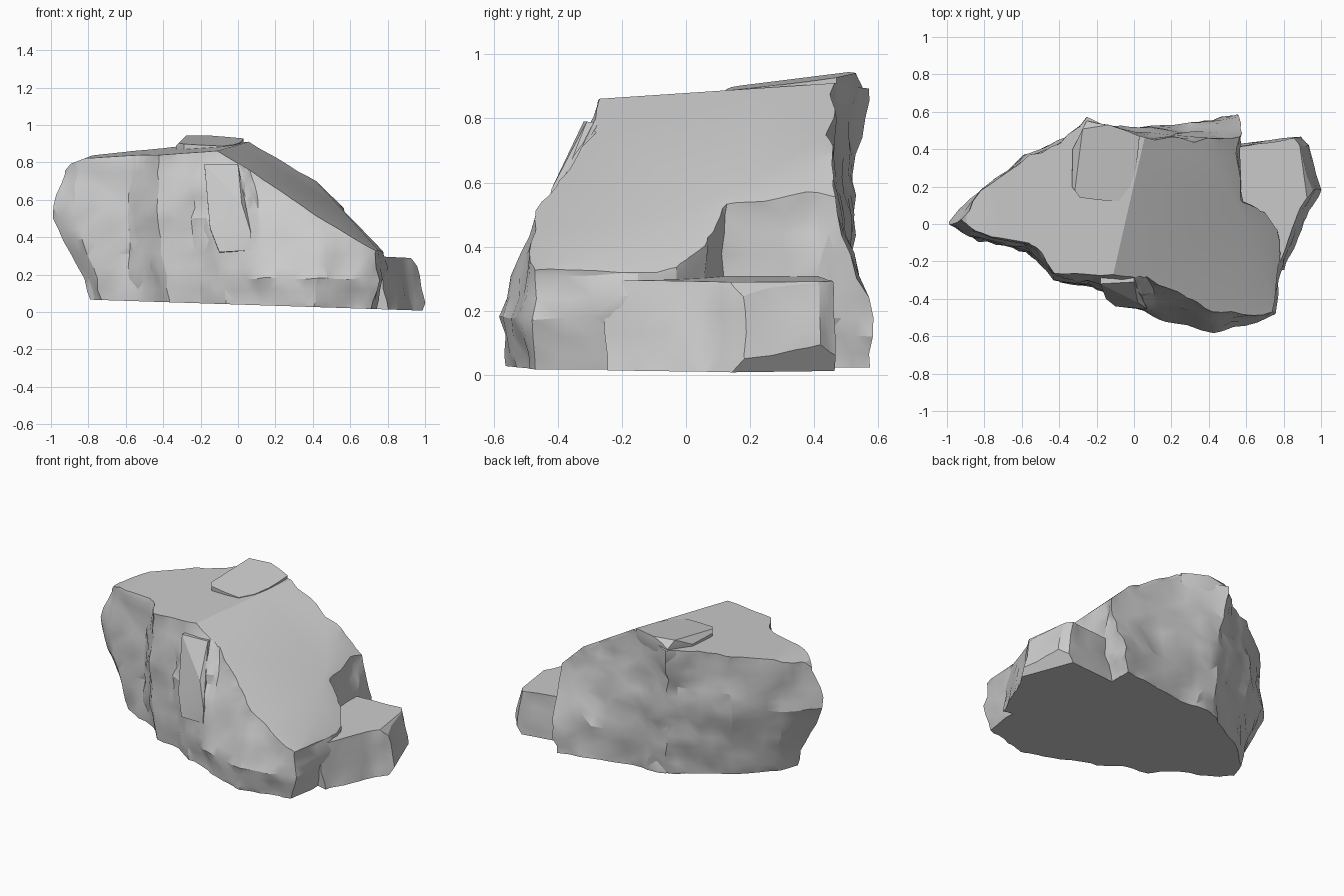
import bpy, bmesh
from mathutils import Vector, noise

if "Cube" in bpy.data.objects:
    bpy.data.objects.remove(bpy.data.objects["Cube"])


def height_plane(a, b, c):
    """Plane z = a + b*x + c*y as (point, upward normal)."""
    return Vector((0, 0, a)), Vector((-b, -c, 1)).normalized()


def clip(bm, co, no):
    """Remove everything beyond the plane and cap the cut."""
    geom = bm.verts[:] + bm.edges[:] + bm.faces[:]
    res = bmesh.ops.bisect_plane(bm, geom=geom, dist=1e-5, plane_co=co,
                                 plane_no=no, clear_outer=True)
    edges = [e for e in res["geom_cut"]
             if isinstance(e, bmesh.types.BMEdge) and e.is_boundary]
    if edges:
        bmesh.ops.triangle_fill(bm, edges=edges, use_beauty=True, normal=no)


def finish(bm, name):
    bmesh.ops.recalc_face_normals(bm, faces=bm.faces[:])
    me = bpy.data.meshes.new(name)
    bm.to_mesh(me)
    bm.free()
    ob = bpy.data.objects.new(name, me)
    bpy.context.collection.objects.link(ob)
    bpy.ops.object.select_all(action="DESELECT")
    ob.select_set(True)
    bpy.context.view_layer.objects.active = ob
    bpy.ops.object.shade_smooth_by_angle(angle=0.4)


def rock(name, rings, levels, cuts, split, rough):
    """Loft outlines [(z, points)] with chipped walls, then clip by planes."""
    bm = bmesh.new()
    rows = []
    for z in levels:
        i = 0
        while i < len(rings) - 2 and z > rings[i + 1][0]:
            i += 1
        (z0, p0), (z1, p1) = rings[i], rings[i + 1]
        t = min(1.0, (z - z0) / (z1 - z0))
        pts = [Vector((*a, 0)).lerp(Vector((*b, 0)), t) for a, b in zip(p0, p1)]
        row = []
        for a, b in zip(pts, pts[1:] + pts[:1]):
            for k in range(split):
                p = a.lerp(b, k / split) + Vector((0, 0, z))
                n = noise.noise_vector(p * 6) + 0.7 * noise.noise_vector(p * 14)
                row.append(bm.verts.new(p + Vector((n.x, n.y, n.z * 0.5)) * rough))
        rows.append(row)
    for lo, hi in zip(rows, rows[1:]):
        for i in range(len(lo)):
            j = (i + 1) % len(lo)
            bm.faces.new((lo[i], lo[j], hi[j], hi[i]))
    bmesh.ops.triangulate(bm, faces=bm.faces[:])
    for co, no in cuts:
        clip(bm, co, no)
    finish(bm, name)


co, no = height_plane(0.04, -0.033, 0)
base = (co, -no)
slope = height_plane(.851, -.582, .20)

# Main boulder: each wall column as low, middle and top x, y
columns = [
    (-.83, -.01, -.99, 0, -.92, .02), (-.76, -.10, -.88, -.08, -.85, -.03),
    (-.58, -.15, -.60, -.12, -.57, -.09), (-.45, -.23, -.54, -.18, -.53, -.12),
    (-.38, -.31, -.44, -.29, -.42, -.26), (-.20, -.34, -.25, -.31, -.22, -.28),
    (-.05, -.43, -.17, -.36, -.18, -.27), (.10, -.49, .06, -.43, .00, -.27),
    (.22, -.53, .12, -.40, .06, -.24), (.42, -.58, .40, -.47, .38, -.34),
    (.60, -.54, .58, -.47, .55, -.42), (.75, -.49, .75, -.46, .73, -.46),
    (.79, -.20, .78, -.20, .78, -.20), (.78, -.02, .76, -.04, .76, -.04),
    (.68, .06, .68, .06, .68, .06), (.57, .12, .57, .12, .56, .12),
    (.57, .43, .56, .38, .55, .36), (.57, .58, .57, .47, .56, .41),
    (.30, .54, .30, .49, .30, .43), (-.02, .50, .00, .50, .00, .48),
    (-.20, .51, -.22, .52, -.24, .56), (-.38, .40, -.40, .43, -.40, .44),
    (-.55, .30, -.58, .36, -.55, .37), (-.74, .14, -.82, .18, -.80, .18),
]
low, mid, top = [[c[k:k + 2] for c in columns] for k in (0, 2, 4)]
foot = [(x * 0.94, y * (0.95 if y < 0 or x < 0 else 1)) for x, y in low]
rock("main_boulder",
     [(0, foot), (.18, low), (.5, mid), (.86, top)],
     [-.05, .06, .12, .18, .24, .31, .38, .44, .5, .56, .62, .68, .74, .8, .86, 1.1],
     [base,
      height_plane(.883, .072, .05),      # flat crown
      slope,                              # long slope
      height_plane(1.087, -.98, .05),     # steeper lower slope
      (Vector((-.97, 0, .70)), Vector((-.77, 0, .63))),
      (Vector((-.9, 0, .79)), Vector((-.35, 0, .9)))],
     3, .024)

# Low shelf at the back right
shelf = [(.45, .0), (.60, -.20), (.79, -.25), (.87, -.07), (.93, .08),
         (1.0, .18), (.94, .42), (.90, .47), (.80, .46), (.58, .43), (.45, .40)]
shelf_top = [(x - .07 * max(0, (x - .6) / .4), y - .015 * (y > .3)) for x, y in shelf]
rock("side_shelf", [(.06, shelf), (.34, shelf_top)],
     [-.05, .06, .13, .2, .27, .36],
     [base, height_plane(.335, -.05, 0),
      (Vector((.94, .42, .10)), Vector((.039, .016, -.028)).normalized()),
      (Vector((.92, .3, .27)), Vector((.75, .1, .65)).normalized())],
     3, .013)

# Raised slab on the crown, rooted inside the boulder
slab = [(-.33, .40), (-.33, .20), (-.29, .14), (-.08, .12), (-.02, .20),
        (.01, .30), (.03, .47), (-.13, .53), (-.25, .55)]
root = [(-.15 + (x + .15) * .75, .33 + (y - .33) * .75) for x, y in slab]
rock("crown_slab", [(.72, root), (.87, slab), (.98, slab)],
     [.72, .79, .87, .92, 1.0],
     [(Vector((0, 0, .74)), Vector((0, 0, -1))),
      height_plane(.868, -.04, .13), slope,
      (Vector((-.2, .54, .92)), Vector((-.1, .7, .6)).normalized()),
      (Vector((-.31, .3, .91)), Vector((-.7, 0, .7)))],
     2, .005)

# Flat flake standing out of the front wall
bm = bmesh.new()
for x, y, z in [(-.18, -.32, .79), (.00, -.31, .79), (.02, -.42, .58),
                (.07, -.455, .42), (.07, -.46, .33), (-.10, -.44, .32),
                (-.15, -.40, .45)]:
    bm.verts.new((x, y, z))
    bm.verts.new((x, y + .15, z - .01))
bmesh.ops.convex_hull(bm, input=bm.verts[:])
finish(bm, "front_flake")
